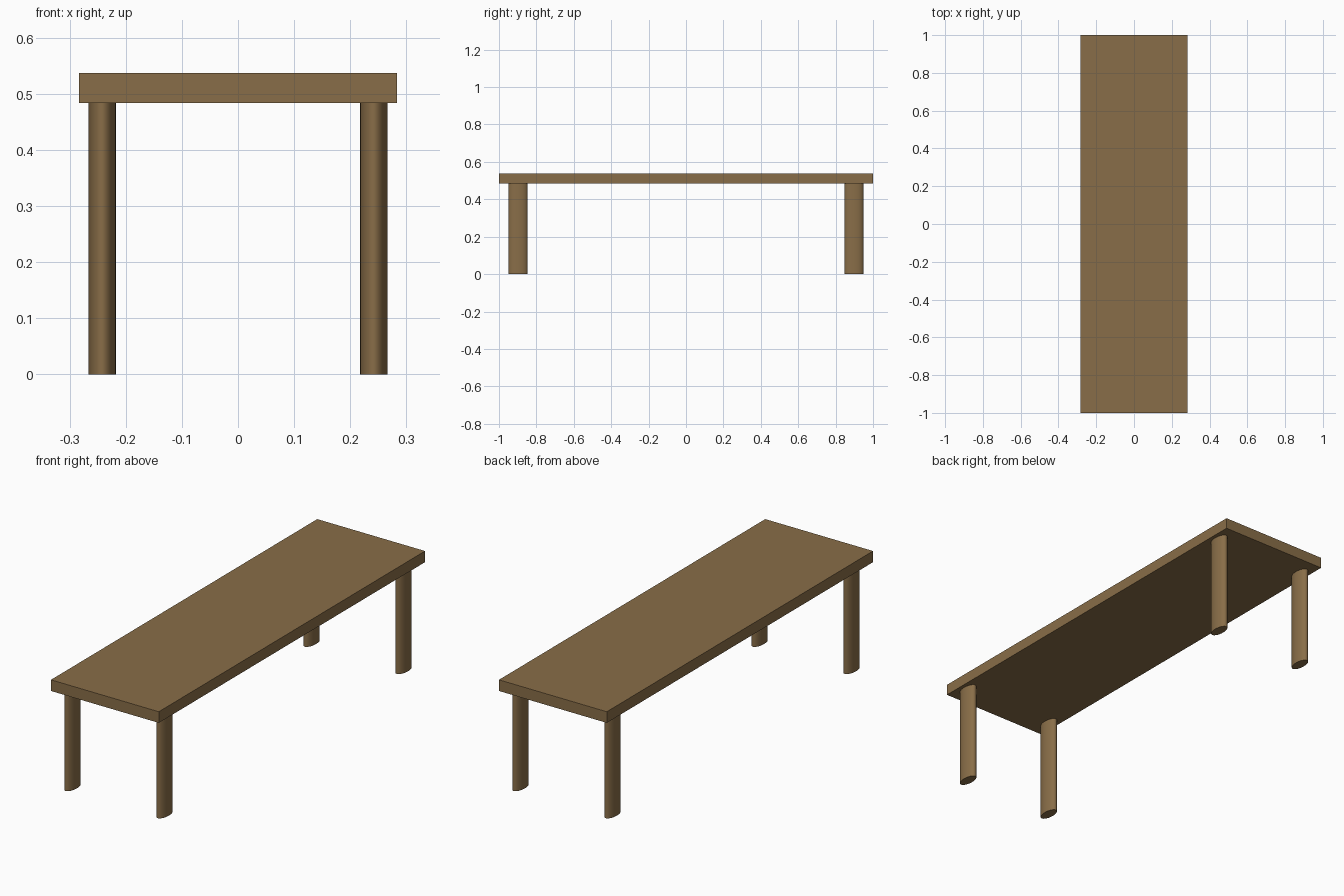
import bpy
import math

if "Cube" in bpy.data.objects:
    bpy.data.objects.remove(bpy.data.objects["Cube"])

wood = bpy.data.materials.new("wood")
wood.diffuse_color = (0.25, 0.155, 0.065, 1)
wood.use_nodes = True
wood.node_tree.nodes["Principled BSDF"].inputs["Base Color"].default_value = wood.diffuse_color

TOP_Z, UNDER_Z = 0.537, 0.484


def finish(name, scale):
    obj = bpy.context.object
    obj.name = name
    obj.scale = scale
    bpy.ops.object.transform_apply(location=False, rotation=False, scale=True)
    obj.data.materials.append(wood)
    return obj


# Flat rectangular top
bpy.ops.mesh.primitive_cube_add(size=1, location=(0, 0, (TOP_Z + UNDER_Z) / 2))
finish("table_top", (0.567, 2.0, TOP_Z - UNDER_Z))

# Four oval legs, one near each corner
for side, sx in (("left", -1), ("right", 1)):
    for end, sy in (("front", -1), ("back", 1)):
        bpy.ops.mesh.primitive_cylinder_add(
            vertices=32, radius=1, depth=1,
            location=(sx * 0.242, sy * 0.898, UNDER_Z / 2))
        finish(f"{end}_{side}_leg", (0.0243, 0.0507, UNDER_Z))
        bpy.ops.object.shade_smooth_by_angle(angle=math.radians(40))
